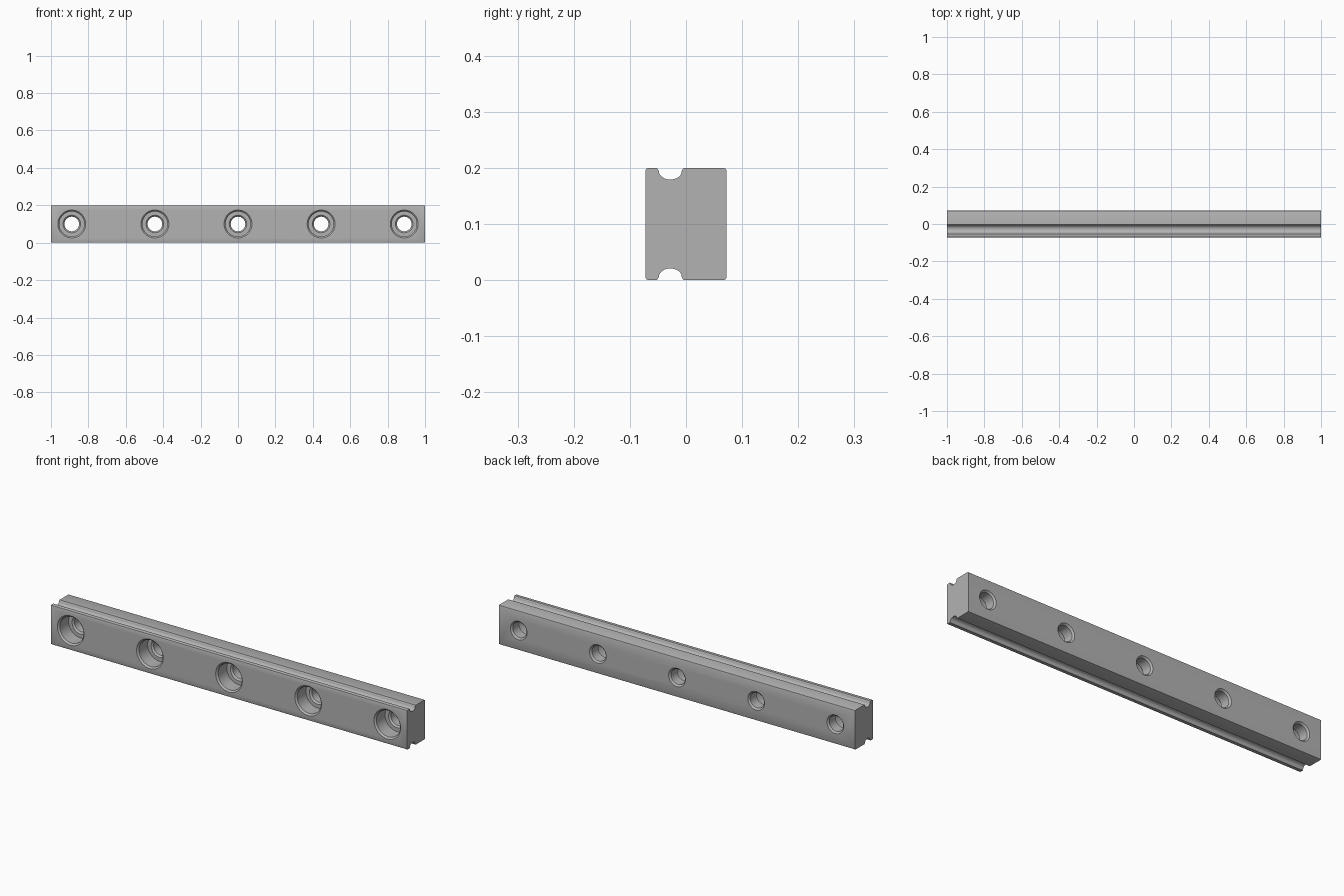
import bpy, bmesh
from math import cos, sin, pi, radians
from mathutils import Matrix, Vector

cube = bpy.data.objects.get("Cube")
if cube:
    bpy.data.objects.remove(cube, do_unlink=True)

LENGTH, HEIGHT, FACE = 2.0, 0.2, 0.0722
PITCH = 0.4444

steel = bpy.data.materials.new("steel grey")
steel.use_nodes = True
steel.diffuse_color = (0.45, 0.45, 0.45, 1)
steel.node_tree.nodes["Principled BSDF"].inputs["Base Color"].default_value = steel.diffuse_color


def finish(bm, name):
    bmesh.ops.recalc_face_normals(bm, faces=bm.faces)
    mesh = bpy.data.meshes.new(name)
    bm.to_mesh(mesh)
    bm.free()
    mesh.materials.append(steel)
    obj = bpy.data.objects.new(name, mesh)
    bpy.context.collection.objects.link(obj)
    return obj


# Rail: upper half of the cross-section (y, height above the middle), mirrored down
half = HEIGHT / 2
c, groove_y, groove_r = 0.005, -0.028, 0.0205
upper = [(-FACE, half - c), (-FACE + c * 0.3, half - c * 0.3), (-FACE + c, half),
         (groove_y - 0.0245, half), (groove_y - 0.0225, half - 0.0015)]
for i in range(13):
    a = pi + pi * i / 12
    upper.append((groove_y + groove_r * cos(a), half + groove_r * sin(a) * 0.75 - 0.0055))
upper += [(groove_y + 0.0225, half - 0.0015), (groove_y + 0.0245, half),
          (FACE - c, half), (FACE - c * 0.3, half - c * 0.3), (FACE, half - c)]
profile = upper + [(y, -z) for y, z in reversed(upper)]

bm = bmesh.new()
end = bm.faces.new([bm.verts.new((-LENGTH / 2, y, z + half)) for y, z in profile])
moved = bmesh.ops.extrude_face_region(bm, geom=[end], use_keep_orig=True)["geom"]
bmesh.ops.translate(bm, vec=(LENGTH, 0, 0),
                    verts=[v for v in moved if isinstance(v, bmesh.types.BMVert)])
rail = finish(bm, "rail")

# Screw holes: chamfered counterbore in front, chamfered through hole behind
bore, hole, chamfer, step = 0.0667, 0.039, 0.008, 0.0055
hole_profile = [(0, -FACE - 0.02), (bore + chamfer + 0.02, -FACE - 0.02),
                (bore + chamfer, -FACE), (bore, -FACE + chamfer),
                (bore, step), (hole + chamfer, step), (hole, step + chamfer),
                (hole, FACE - chamfer), (hole + chamfer, FACE),
                (hole + chamfer + 0.02, FACE + 0.02), (0, FACE + 0.02)]
bm = bmesh.new()
for k in range(-2, 3):
    verts = [bm.verts.new((k * PITCH + r, y, half)) for r, y in hole_profile]
    edges = [bm.edges.new(pair) for pair in zip(verts, verts[1:])]
    bmesh.ops.spin(bm, geom=verts + edges, cent=Vector((k * PITCH, 0, half)),
                   axis=(0, 1, 0), angle=2 * pi, steps=48, use_duplicate=False)
bmesh.ops.remove_doubles(bm, verts=bm.verts, dist=0.00005)
cutter = finish(bm, "screw_hole_cutter")
cutter.hide_render = True

cut = rail.modifiers.new("screw holes", 'BOOLEAN')
cut.operation, cut.solver, cut.object = 'DIFFERENCE', 'EXACT', cutter
bpy.ops.object.select_all(action='DESELECT')
rail.select_set(True)
bpy.context.view_layer.objects.active = rail
bpy.ops.object.modifier_apply(modifier=cut.name)
bpy.data.objects.remove(cutter, do_unlink=True)
bpy.ops.object.shade_smooth_by_angle(angle=radians(30))
